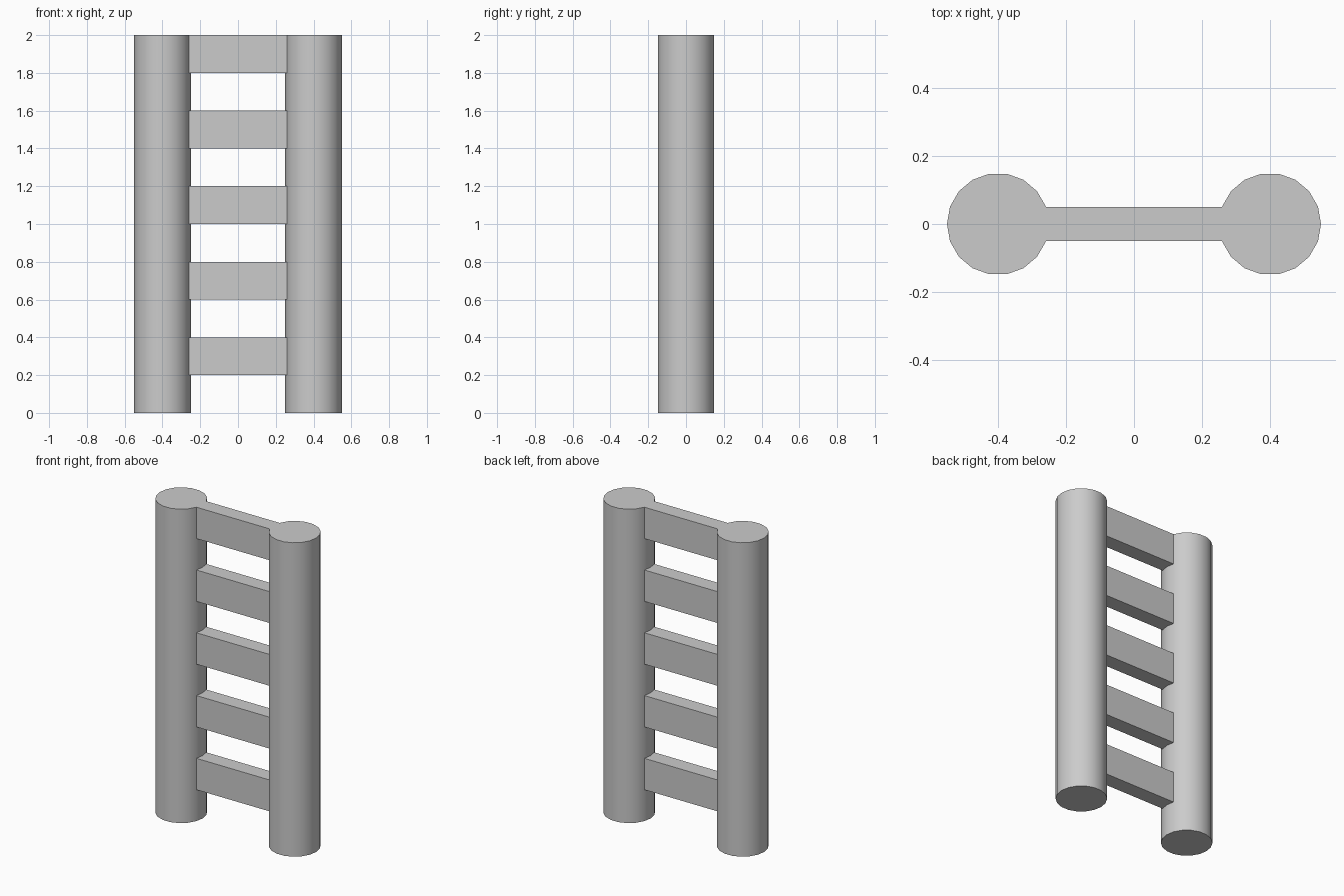
import bpy
import math

if "Cube" in bpy.data.objects:
    bpy.data.objects.remove(bpy.data.objects["Cube"])

HEIGHT = 2.0
POST_X, POST_R = 0.40, 0.15
RUNG_SIZE = (0.60, 0.10, 0.20)   # ends are buried in the posts


def add_post(name, x):
    bpy.ops.mesh.primitive_cylinder_add(
        vertices=18, radius=POST_R, depth=HEIGHT,
        location=(x, 0, HEIGHT / 2), rotation=(0, 0, math.pi / 2))
    post = bpy.context.object
    post.name = name
    bpy.ops.object.shade_smooth_by_angle(angle=math.radians(30))


def add_rung(name, z):
    bpy.ops.mesh.primitive_cube_add(size=1, location=(0, 0, z))
    rung = bpy.context.object
    rung.name = name
    rung.scale = RUNG_SIZE
    bpy.ops.object.transform_apply(location=False, rotation=False, scale=True)


# Two round upright posts
add_post("left_post", -POST_X)
add_post("right_post", POST_X)

# Five evenly spaced rungs, the last flush with the post tops
for i in range(5):
    add_rung(f"rung_{i + 1}", 0.30 + 0.40 * i)
